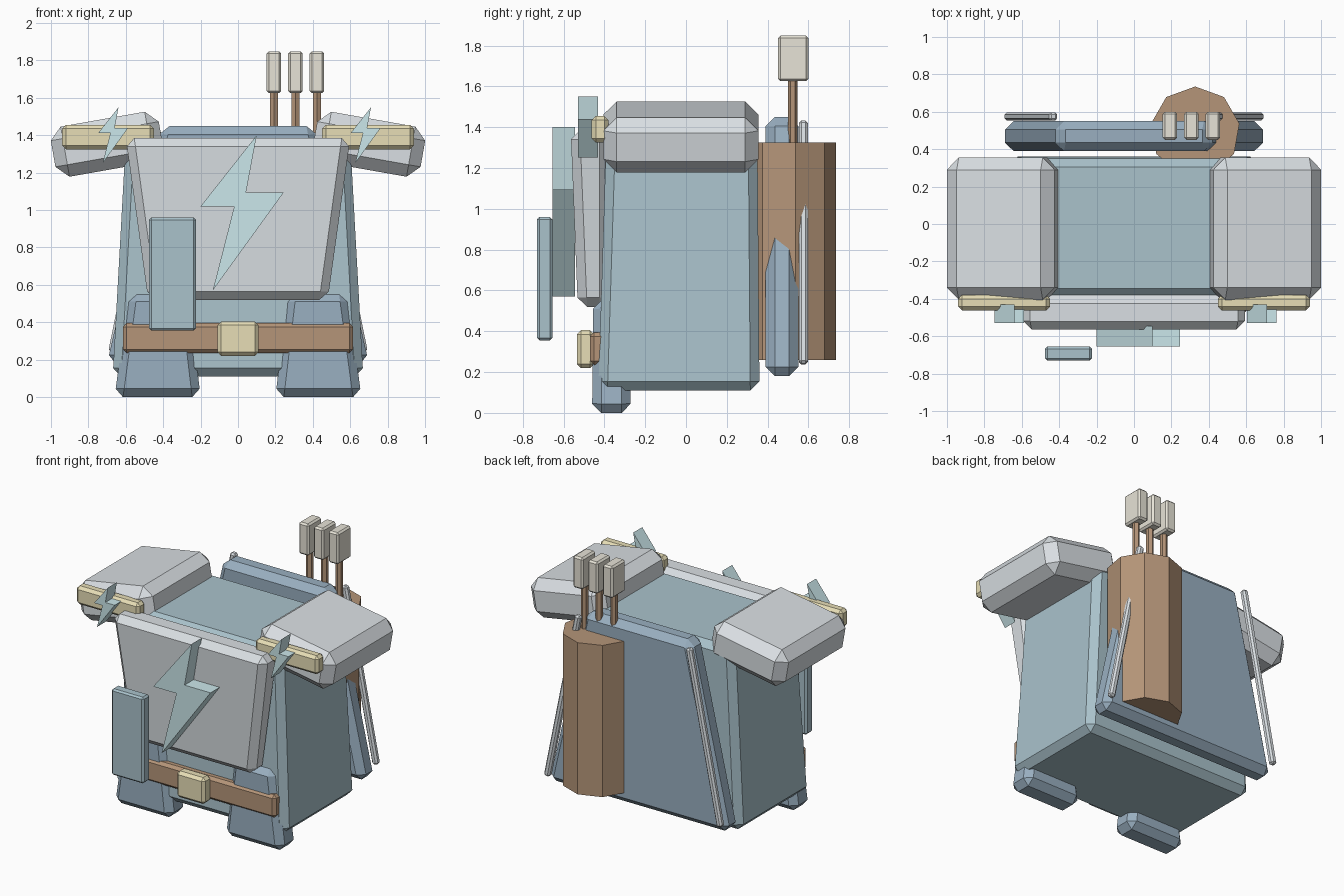
import bpy, bmesh, math
from mathutils import Vector, Matrix

if "Cube" in bpy.data.objects:
    bpy.data.objects.remove(bpy.data.objects["Cube"])


def material(name, rgb):
    m = bpy.data.materials.new(name)
    m.diffuse_color = (*rgb, 1)
    m.use_nodes = True
    m.node_tree.nodes["Principled BSDF"].inputs["Base Color"].default_value = m.diffuse_color
    return m


CLOTH = material("teal_cloth", (0.40, 0.54, 0.60))
NAVY = material("navy_cloth", (0.32, 0.43, 0.53))
STEEL = material("steel", (0.70, 0.74, 0.77))
GOLD = material("gold", (0.80, 0.73, 0.47))
LEATHER = material("leather", (0.46, 0.30, 0.19))
GLOW = material("pale_cyan", (0.60, 0.80, 0.83))
BONE = material("bone", (0.80, 0.77, 0.68))


def finish(name, bm, mat, bevel=0):
    bmesh.ops.recalc_face_normals(bm, faces=bm.faces[:])
    if bevel:
        bmesh.ops.bevel(bm, geom=bm.edges[:], offset=bevel, segments=1,
                        affect='EDGES', profile=0.5)
    me = bpy.data.meshes.new(name)
    bm.to_mesh(me)
    bm.free()
    me.materials.append(mat)
    ob = bpy.data.objects.new(name, me)
    bpy.context.collection.objects.link(ob)
    return ob


def block(name, low, high, z0, z1, mat, bevel):
    """Bevelled box between two rectangles (x0, x1, y0, y1)."""
    bm = bmesh.new()
    rings = []
    for (x0, x1, y0, y1), z in ((low, z0), (high, z1)):
        rings.append([bm.verts.new(p) for p in
                      ((x0, y0, z), (x1, y0, z), (x1, y1, z), (x0, y1, z))])
    a, b = rings
    bm.faces.new(a)
    bm.faces.new(b)
    for i in range(4):
        j = (i + 1) % 4
        bm.faces.new((a[i], a[j], b[j], b[i]))
    return finish(name, bm, mat, bevel)


def box(name, x, y, z, mat, bevel):
    return block(name, (*x, *y), (*x, *y), *z, mat, bevel)


def post(name, x, y, z0, z1, r, sides, mat):
    bm = bmesh.new()
    bmesh.ops.create_cone(bm, cap_ends=True, segments=sides, radius1=r, radius2=r,
                          depth=z1 - z0)
    # put a corner on the +y side
    top = max(bm.verts, key=lambda v: v.co.y).co
    bm.transform(Matrix.Translation((x, y, (z0 + z1) / 2)) @
                 Matrix.Rotation(math.pi / 2 - math.atan2(top.y, top.x), 4, 'Z'))
    return finish(name, bm, mat)


BOLT = [(0.10, 0.415), (-0.20, 0.035), (-0.02, 0.035),
        (-0.135, -0.415), (0.245, 0.11), (0.043, 0.11)]


def bolt(name, cx, cz, s, y0, y1):
    bm = bmesh.new()
    f = bm.faces.new([bm.verts.new((cx + x * s, y0, cz + z * s)) for x, z in BOLT])
    ext = bmesh.ops.extrude_face_region(bm, geom=[f], use_keep_orig=True)
    for v in ext["geom"]:
        if isinstance(v, bmesh.types.BMVert):
            v.co.y = y1
    return finish(name, bm, GLOW)


# Torso and chest plate
block("torso", (-0.67, 0.67, -0.43, 0.36), (-0.60, 0.60, -0.39, 0.35),
      0.11, 1.375, CLOTH, 0.045)
block("chest_plate", (-0.48, 0.48, -0.53, -0.38), (-0.60, 0.60, -0.565, -0.38),
      0.52, 1.385, STEEL, 0.045)
bolt("chest_bolt", 0, 0.985, 1, -0.655, -0.545)

# Belt, buckle and hanging front slab
box("belt", (-0.615, 0.615), (-0.47, -0.38), (0.235, 0.395), LEATHER, 0.02)
box("belt_buckle", (-0.11, 0.11), (-0.535, -0.45), (0.22, 0.405), GOLD, 0.02)
box("front_slab", (-0.475, -0.225), (-0.73, -0.655), (0.355, 0.96), CLOTH, 0.012)

# Cape
block("cape", (-0.70, 0.70, 0.39, 0.55), (-0.41, 0.41, 0.39, 0.55),
      0.18, 1.45, NAVY, 0.045)

for side, s in (("left", -1), ("right", 1)):
    # Skirt panel over the hip
    lo = sorted((s * 0.20, s * 0.66))
    hi = sorted((s * 0.265, s * 0.585))
    block(side + "_skirt_panel", (*lo, -0.46, -0.27), (*hi, -0.455, -0.28),
          0, 0.555, NAVY, 0.045)
    # Tilted shoulder guard with trim and bolt
    guard = box(side + "_shoulder_guard", (-0.293, 0.293), (-0.38, 0.38),
                (-0.136, 0.136), STEEL, 0.065)
    guard.location = (s * 0.70, -0.025, 1.352)
    guard.rotation_euler.y = s * math.radians(10)
    box(side + "_shoulder_trim", sorted((s * 0.45, s * 0.94)), (-0.462, -0.38),
        (1.325, 1.455), GOLD, 0.02)
    bolt(side + "_shoulder_bolt", s * 0.675, 1.40, 0.36, -0.53, -0.43)
    # Cape edge rod
    a, b = Vector((s * 0.672, 0.575, 0.24)), Vector((s * 0.43, 0.575, 1.43))
    n = (b - a).length / 2
    rod = box(side + "_cape_rod", (-0.022, 0.022), (-0.022, 0.022), (-n, n), STEEL, 0.012)
    rod.location = (a + b) / 2
    rod.rotation_euler.y = math.atan2((b - a).x, (b - a).z)

# Quiver with three arrows
post("quiver", 0.327, 0.495, 0.26, 1.325, 0.24, 9, LEATHER)
for i, x in enumerate((0.192, 0.307, 0.422)):
    post(f"arrow_shaft_{i + 1}", x, 0.523, 1.0, 1.64, 0.024, 6, LEATHER)
    box(f"arrow_fletching_{i + 1}", (x - 0.039, x + 0.039), (0.45, 0.60),
        (1.625, 1.848), BONE, 0.012)
